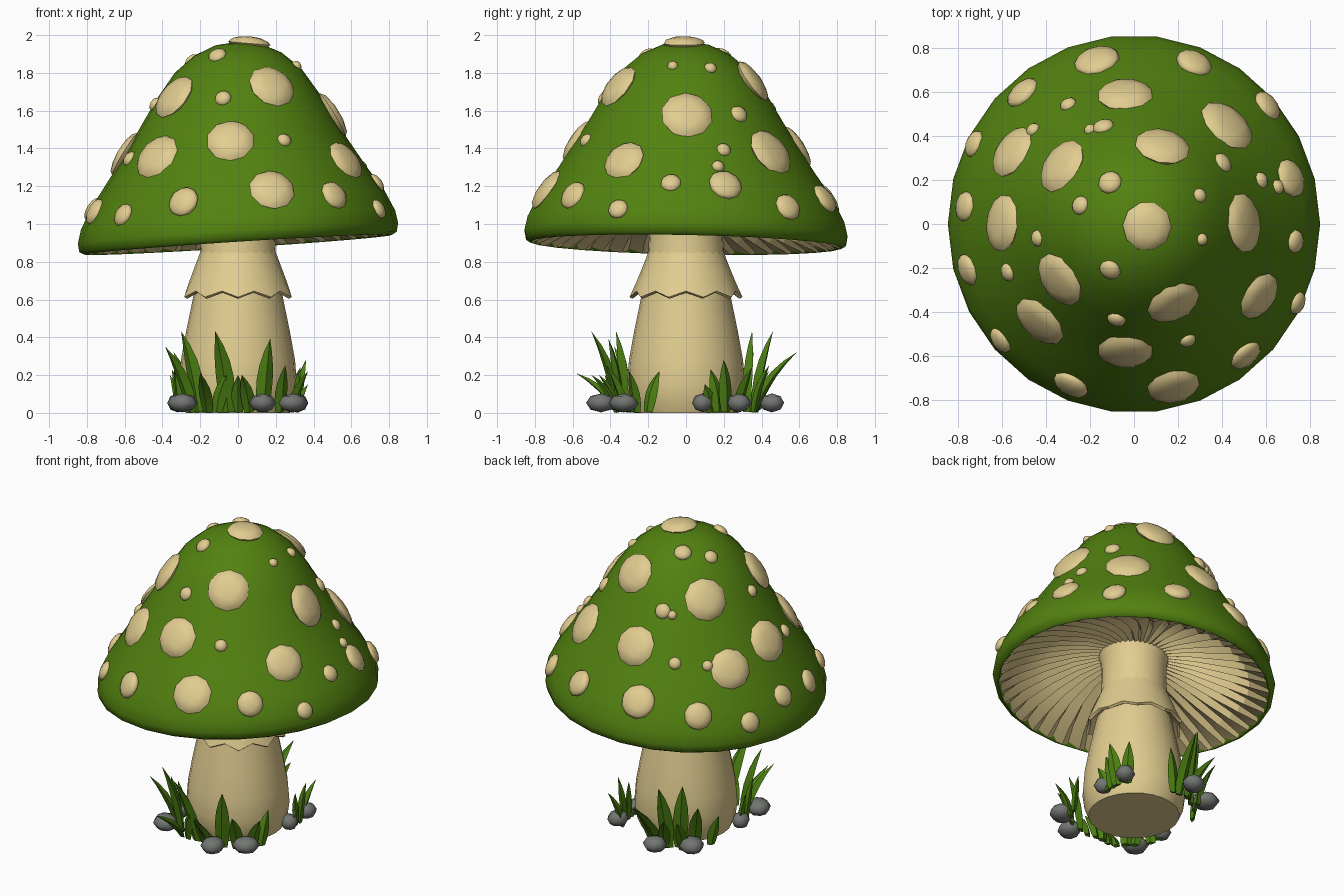
import bpy, bmesh, math, random
from mathutils import Vector, Matrix
from mathutils.bvhtree import BVHTree

if "Cube" in bpy.data.objects:
    bpy.data.objects.remove(bpy.data.objects["Cube"])

random.seed(4)


def material(name, rgb):
    m = bpy.data.materials.new(name)
    m.diffuse_color = (*rgb, 1)
    m.use_nodes = True
    m.node_tree.nodes["Principled BSDF"].inputs["Base Color"].default_value = m.diffuse_color
    return m


GREEN = material("cap green", (0.085, 0.222, 0.005))
GRASS = material("grass green", (0.075, 0.222, 0.006))
CREAM = material("cream", (0.76, 0.61, 0.28))
GREY = material("stone grey", (0.17, 0.18, 0.17))


def finish(bm, name, mat, angle=None):
    bmesh.ops.remove_doubles(bm, verts=bm.verts, dist=0.0005)
    bmesh.ops.recalc_face_normals(bm, faces=bm.faces)
    me = bpy.data.meshes.new(name)
    bm.to_mesh(me)
    bm.free()
    me.materials.append(mat)
    ob = bpy.data.objects.new(name, me)
    bpy.context.collection.objects.link(ob)
    if angle:
        bpy.ops.object.select_all(action='DESELECT')
        ob.select_set(True)
        bpy.context.view_layer.objects.active = ob
        bpy.ops.object.shade_smooth_by_angle(angle=math.radians(angle))
    return ob


def lathe(profile, sides, tweak=None):
    """Spin (radius, z) points; tweak(i, j, r, a, z) may alter each point."""
    bm = bmesh.new()
    rings = []
    for i, (r, z) in enumerate(profile):
        ring = []
        for j in range(sides):
            a = 2 * math.pi * j / sides
            rr, aa, zz = tweak(i, j, r, a, z) if tweak else (r, a, z)
            ring.append(bm.verts.new((rr * math.cos(aa), rr * math.sin(aa), zz)))
        rings.append(ring)
    for a, b in zip(rings, rings[1:]):
        for j in range(sides):
            k = (j + 1) % sides
            bm.faces.new((a[j], a[k], b[k], b[j]))
    return bm


def tilt(bm):
    # the cap leans down to the left and slightly to the back, less so near its top
    for v in bm.verts:
        fade = 1 - 0.45 * min(1, max(0, (v.co.z - 1) / 0.5))
        v.co.y *= 1.015
        v.co.z += fade * (0.064 * v.co.x - 0.02 * v.co.y)


# Cap dome with rolled rim
dome = [(0, 1.965), (0.12, 1.95), (0.23, 1.9), (0.335, 1.812), (0.435, 1.67),
        (0.55, 1.475), (0.67, 1.287), (0.78, 1.125), (0.832, 1.02), (0.848, 0.95),
        (0.84, 0.905), (0.815, 0.89), (0.78, 0.92)]
bm = lathe(dome, 26)
tilt(bm)
bmesh.ops.remove_doubles(bm, verts=bm.verts, dist=0.0005)
bmesh.ops.recalc_face_normals(bm, faces=bm.faces)
cap_tree = BVHTree.FromBMesh(bm)
finish(bm, "cap", GREEN, 60)


# Gills: pleated underside, folds swirl slightly
def pleat(i, j, r, a, z):
    depth = (0.005, 0.03, 0.045, 0.04, 0.01)[i]
    return r, a + (0.8 - r) * 0.3 + (0.03 if j % 2 else 0), z + (depth if j % 2 else 0)


bm = lathe([(0.808, 0.892), (0.69, 0.94), (0.53, 1.0), (0.36, 1.055), (0.19, 1.09)], 88, pleat)
tilt(bm)
finish(bm, "gills", CREAM, 25)

# Spots: flattened domes set on the cap, (x, y, radius) as seen from the top
spots = [
    (-.17, .745, .10), (.275, .735, .08), (-.04, .59, .12), (-.51, .60, .08),
    (-.30, .545, .035), (-.14, .445, .045), (.425, .45, .13), (.13, .355, .12),
    (-.33, .265, .125), (-.555, .33, .12), (-.73, .365, .06), (-.11, .19, .05),
    (-.245, .085, .04), (-.77, .08, .065), (-.60, .005, .125), (-.44, -.065, .035),
    (.06, -.01, .105), (.30, .13, .03), (.405, .28, .045), (.50, .005, .13),
    (.715, .21, .085), (.58, .20, .035), (.61, .54, .07), (.735, -.08, .05),
    (.31, -.07, .025), (-.11, -.21, .045), (-.34, -.255, .125), (-.76, -.21, .07),
    (-.575, -.22, .04), (.18, -.36, .12), (.57, -.33, .11), (.745, -.36, .05),
    (-.43, -.445, .125), (-.08, -.435, .04), (-.61, -.53, .06), (.245, -.53, .035),
    (-.04, -.58, .12), (.51, -.60, .075), (-.29, -.735, .08), (.18, -.74, .115),
    (-.2, .43, .025), (-.46, .43, .03), (.655, .17, .03)]
bm = bmesh.new()
for x, y, r in spots:
    loc, nor, _, _ = cap_tree.ray_cast(Vector((x, y, 3)), Vector((0, 0, -1)))
    if loc is None:
        continue
    if nor.z < 0:
        nor = -nor
    turn = nor.to_track_quat('Z', 'Y').to_matrix().to_4x4()
    r = r * 1.04 + 0.003
    size = Matrix.Diagonal((r, r, 0.024 + 0.12 * r, 1))
    bmesh.ops.create_icosphere(bm, subdivisions=2, radius=1,
                               matrix=Matrix.Translation(loc - nor * 0.003) @ turn @ size)
finish(bm, "cap_spots", CREAM, 50)

# Stem
stem = [(0, 0), (0.275, 0), (0.30, 0.06), (0.312, 0.15), (0.302, 0.28), (0.275, 0.43),
        (0.24, 0.6), (0.21, 0.75), (0.2, 0.85), (0.195, 0.95), (0.198, 1.04), (0.215, 1.11)]
finish(lathe(stem, 24), "stem", CREAM, 50)


# Skirt with a scalloped lower edge
def scallop(i, j, r, a, z):
    if i in (2, 3, 4):
        s = (0.3, 1, 1)[i - 2]
        return r + (0.014 * s if j % 2 else -0.01 * s), a, z - (0.02 * s if j % 2 else -0.012 * s)
    return r, a, z


finish(lathe([(0.196, 0.86), (0.225, 0.785), (0.258, 0.7), (0.285, 0.633),
              (0.27, 0.624), (0.22, 0.66)], 20, scallop), "stem_skirt", CREAM, 45)

# Stones around the base
bm = bmesh.new()
for x, y, r in [(.13, -.45, .08), (.29, -.33, .085), (.315, .09, .06), (.305, .28, .068),
                (-.09, .455, .075), (-.28, .34, .085), (-.295, -.34, .085), (-.32, -.12, .06)]:
    m = (Matrix.Translation((x, y, 0.053)) @ Matrix.Rotation(random.random() * 6, 4, 'Z')
         @ Matrix.Diagonal((r, r * 0.9, 0.05, 1)))
    bmesh.ops.create_uvsphere(bm, u_segments=8, v_segments=4, radius=1, matrix=m)
finish(bm, "stones", GREY, 70)


# Grass blades: (base x, y, tip x, y, z), thick curved tapering leaves
def blade(bm, bx, by, tx, ty, h):
    base, tip = Vector((bx, by, 0.005)), Vector((tx, ty, h))
    mid = Vector((bx + 0.25 * (tx - bx), by + 0.25 * (ty - by), 0.58 * h))
    side = Vector((-by, bx, 0)).normalized()
    half = 0.026 + 0.05 * h
    prev = None
    for i, w in enumerate((0.7, 0.95, 1, 0.85, 0.5, 0.02)):
        t = i / 5
        p = base * (1 - t) ** 2 + mid * 2 * t * (1 - t) + tip * t * t
        d = ((mid - base) * (1 - t) + (tip - mid) * t).normalized()
        s = (side - d * side.dot(d)).normalized()
        n = s.cross(d)
        if n.x * bx + n.y * by < 0:
            n = -n
        w *= half
        ring = [bm.verts.new(p + o) for o in (s * w, n * w * 0.45, -s * w, -n * w * 0.6)]
        if prev:
            for k in range(4):
                q = (k + 1) % 4
                bm.faces.new((prev[k], prev[q], ring[q], ring[k]))
        else:
            bm.faces.new(ring)
        prev = ring
    bm.faces.new(prev)


clumps = {
    "front_left": [(-.24, -.28, -.385, -.38, .35), (-.05, -.36, -.12, -.5, .43),
                   (-.2, -.31, -.3, -.37, .43), (-.16, -.36, -.2, -.58, .21),
                   (-.31, -.13, -.35, -.13, .23), (-.3, -.2, -.34, -.22, .3),
                   (-.11, -.37, -.06, -.43, .2), (0, -.36, 0, -.46, .2)],
    "front_right": [(.13, -.35, .17, -.41, .39), (.22, -.32, .25, -.42, .25),
                    (.28, -.26, .37, -.3, .22), (.06, -.37, .02, -.5, .2),
                    (.31, -.2, .32, -.14, .22)],
    "back_right": [(.31, .17, .33, .13, .23), (.31, .21, .36, .2, .28),
                   (.28, .27, .33, .35, .24), (.31, .13, .37, .1, .15)],
    "back_left": [(-.05, .36, 0, .585, .32), (-.12, .36, -.12, .46, .43),
                  (-.18, .32, -.22, .35, .43), (-.25, .27, -.34, .36, .32),
                  (-.1, .37, -.2, .52, .25), (-.01, .36, .08, .44, .25),
                  (-.22, .34, -.24, .44, .22), (-.31, .18, -.36, .17, .2)]}
for name, blades in clumps.items():
    bm = bmesh.new()
    for b in blades:
        blade(bm, *b)
    finish(bm, "grass_" + name, GRASS, 40)
